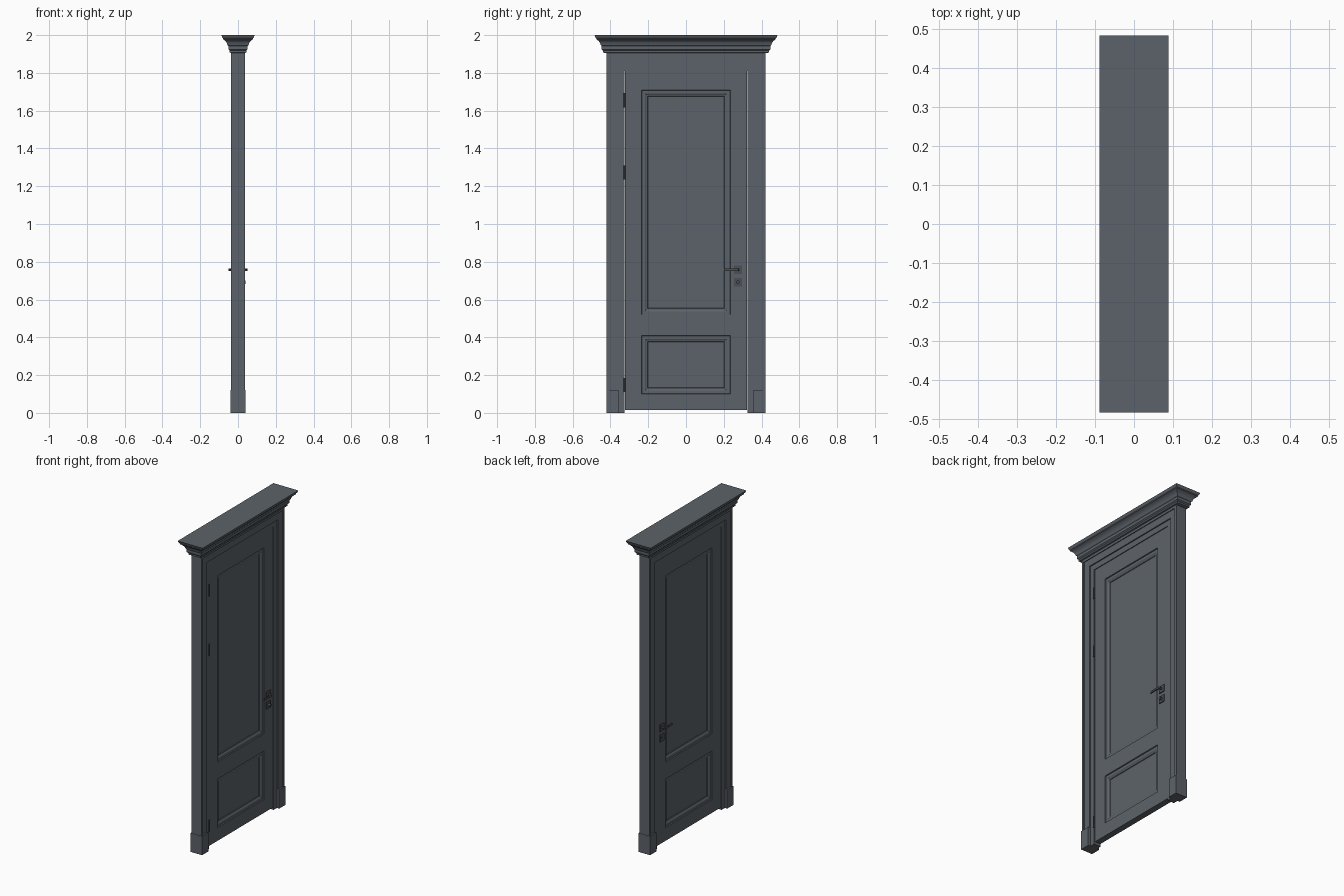
import bpy, bmesh, math
from mathutils import Matrix

if "Cube" in bpy.data.objects:
    bpy.data.objects.remove(bpy.data.objects["Cube"])


def material(name, rgb):
    m = bpy.data.materials.new(name)
    m.diffuse_color = (*rgb, 1)
    m.use_nodes = True
    m.node_tree.nodes["Principled BSDF"].inputs["Base Color"].default_value = m.diffuse_color
    return m


PAINT = material("slate grey paint", (0.108, 0.124, 0.142))
METAL = material("dark grey metal", (0.07, 0.078, 0.088))


def finish(name, bm, mat=PAINT):
    bmesh.ops.recalc_face_normals(bm, faces=bm.faces)
    me = bpy.data.meshes.new(name)
    bm.to_mesh(me)
    bm.free()
    me.materials.append(mat)
    ob = bpy.data.objects.new(name, me)
    bpy.context.collection.objects.link(ob)
    return ob


def boxes(name, items, mat=PAINT):
    """One object from (x0, x1, y0, y1, z0, z1) boxes."""
    bm = bmesh.new()
    for x0, x1, y0, y1, z0, z1 in items:
        m = Matrix.Translation(((x0 + x1) / 2, (y0 + y1) / 2, (z0 + z1) / 2))
        bmesh.ops.create_cube(bm, size=1, matrix=m @ Matrix.Diagonal((x1 - x0, y1 - y0, z1 - z0, 1)))
    return finish(name, bm, mat)


def rings(bm, loops, cap_first, cap_last):
    """Bridge successive four-point loops."""
    vs = [[bm.verts.new(p) for p in lp] for lp in loops]
    for a, b in zip(vs, vs[1:]):
        for i in range(4):
            j = (i + 1) % 4
            bm.faces.new((a[i], a[j], b[j], b[i]))
    if cap_first:
        bm.faces.new(vs[0][::-1])
    if cap_last:
        bm.faces.new(vs[-1])


def portal(name, y_in, y_out, z_in, z_out, x):
    """Two uprights and a head, x is half the depth."""
    return boxes(name, [(-x, x, -y_out, -y_in, 0, z_in), (-x, x, y_in, y_out, 0, z_in),
                        (-x, x, -y_out, y_out, z_in, z_out)])


# Door frame: outer band, flat casing and inner jamb
portal("casing_outer_band", 0.405, 0.42, 1.89, 1.91, 0.036)
portal("casing", 0.36, 0.405, 1.845, 1.89, 0.031)
portal("jamb", 0.325, 0.36, 1.81, 1.845, 0.024)

# Plinth blocks under the casing
for side, s in (("left", -1), ("right", 1)):
    y0, y1 = sorted((s * 0.358, s * 0.422))
    boxes(side + "_plinth", [(-0.041, 0.041, y0, y1, 0, 0.12)])

# Cornice: moulded profile (offset, height) around the top
cornice = [(0.006, 1.905), (0.016, 1.908), (0.016, 1.918), (0.023, 1.925), (0.023, 1.943),
           (0.028, 1.948), (0.030, 1.955), (0.034, 1.963), (0.040, 1.970), (0.048, 1.976),
           (0.051, 1.978), (0.051, 1.983), (0.055, 1.987), (0.060, 2.0)]
bm = bmesh.new()
rings(bm, [[(sx * (0.028 + d), sy * (0.424 + d), z)
            for sx, sy in ((-1, -1), (1, -1), (1, 1), (-1, 1))] for d, z in cornice], True, True)
finish("cornice", bm)

# Door leaf: stiles and rails around two openings
F, LY, PY = 0.02, 0.324, 0.235
panels = [("lower_panel", 0.10, 0.41), ("upper_panel", 0.52, 1.71)]
boxes("leaf_stiles_and_rails",
      [(-F, F, -LY, -PY, 0.015, 1.809), (-F, F, PY, LY, 0.015, 1.809)] +
      [(-F, F, -PY, PY, a, b) for a, b in ((0.015, 0.10), (0.41, 0.52), (1.71, 1.809))])

# Recessed panels with stepped moulding on both faces
steps = [(0, F), (0.002, F - 0.006), (0.018, F - 0.006), (0.026, F - 0.011),
         (0.032, F - 0.011), (0.034, F - 0.015)]
for name, z0, z1 in panels:
    bm = bmesh.new()
    loops = [[(x, -PY + i, z0 + i), (x, PY - i, z0 + i), (x, PY - i, z1 - i), (x, -PY + i, z1 - i)]
             for i, x in steps]
    back = [[(-x, y, z) for x, y, z in lp] for lp in loops]
    rings(bm, loops, False, True)
    rings(bm, back, False, True)
    bmesh.ops.remove_doubles(bm, verts=bm.verts, dist=1e-5)
    ob = finish(name, bm)
    # each side must face outwards
    bm = bmesh.new()
    bm.from_mesh(ob.data)
    for f in bm.faces:
        if f.normal.x * f.calc_center_median().x < 0:
            f.normal_flip()
    bm.to_mesh(ob.data)
    bm.free()


def cylinder(name, centre, radius, depth, axis, mat=METAL):
    bm = bmesh.new()
    rot = Matrix.Rotation(math.pi / 2, 4, 'Y') if axis == 'X' else Matrix.Identity(4)
    bmesh.ops.create_cone(bm, cap_ends=True, segments=20, radius1=radius, radius2=radius,
                          depth=depth, matrix=Matrix.Translation(centre) @ rot)
    ob = finish(name, bm, mat)
    bpy.context.view_layer.objects.active = ob
    ob.select_set(True)
    bpy.ops.object.shade_smooth_by_angle()
    ob.select_set(False)


# Hinge knuckles on the opening side
for i, z in enumerate((0.147, 1.272, 1.655)):
    cylinder(f"hinge_{i + 1}", (0.025, -0.3255, z), 0.005, 0.075, 'Z')

# Curved lever outline (x, y), extruded in height
lever = [(0.043, 0.281), (0.048, 0.277), (0.050, 0.262), (0.049, 0.235), (0.046, 0.2),
         (0.040, 0.2), (0.042, 0.235), (0.041, 0.262), (0.038, 0.270), (0.038, 0.281)]
for side, s in (("outer", 1), ("inner", -1)):
    bm = bmesh.new()
    face = bm.faces.new([bm.verts.new((s * x, y, 0.752)) for x, y in lever])
    ext = bmesh.ops.extrude_face_region(bm, geom=[face])
    bmesh.ops.translate(bm, vec=(0, 0, 0.013),
                        verts=[v for v in ext["geom"] if isinstance(v, bmesh.types.BMVert)])
    finish(side + "_lever", bm, METAL)
    cylinder(side + "_lever_neck", (s * 0.03, 0.275, 0.7585), 0.006, 0.022, 'X')
    # square rosettes for lever and lock
    x0, x1 = sorted((s * (F - 0.002), s * (F + 0.006)))
    boxes(side + "_rosettes", [(x0, x1, 0.253, 0.297, z - 0.022, z + 0.022)
                               for z in (0.7585, 0.692)], METAL)
# Thumb turn on one side, keyhole on the other
cylinder("thumb_turn", (0.03, 0.275, 0.692), 0.009, 0.018, 'X')
cylinder("keyhole_barrel", (-0.025, 0.275, 0.692), 0.008, 0.006, 'X')
